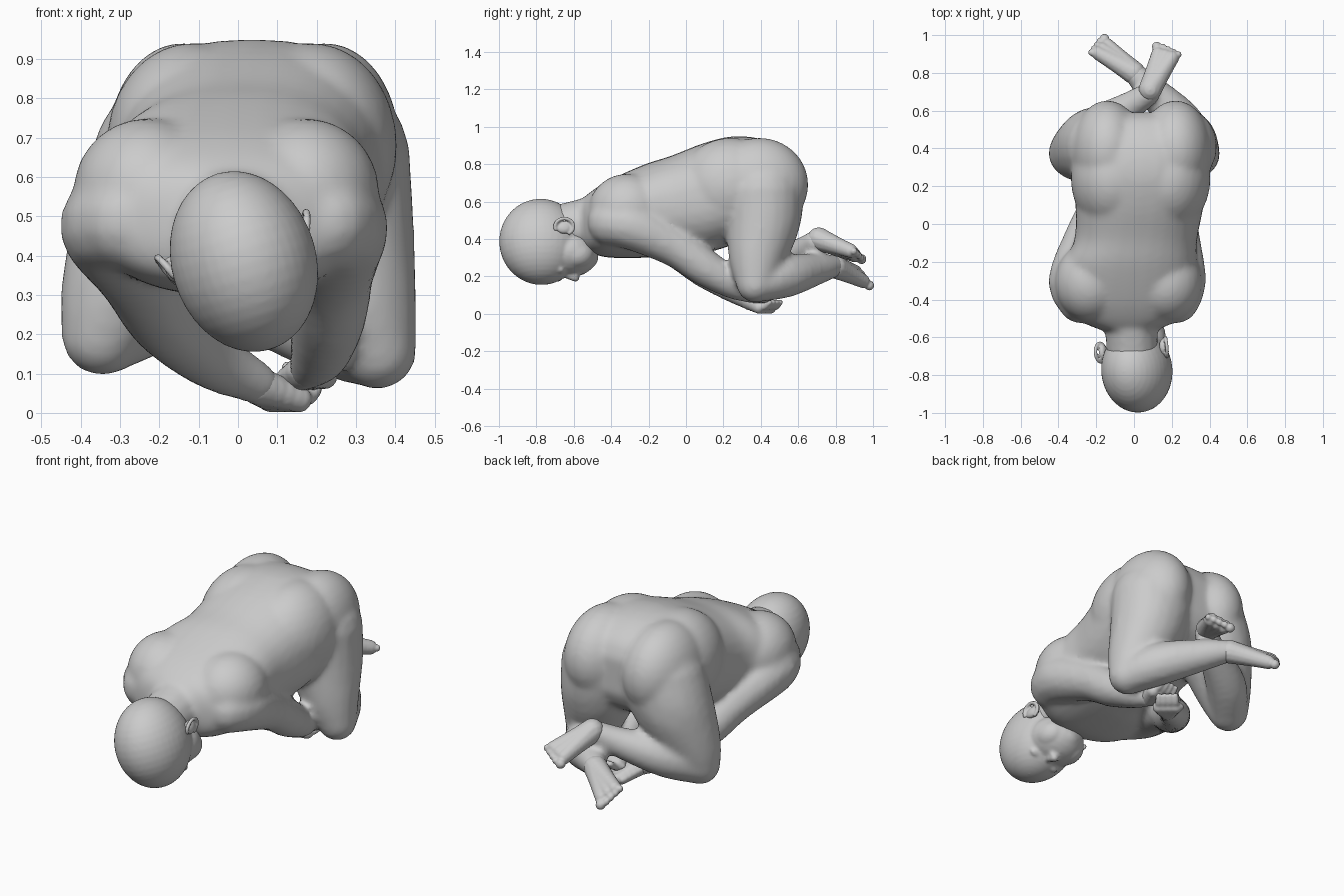
import bpy, math
from mathutils import Vector

if "Cube" in bpy.data.objects:
    bpy.data.objects.remove(bpy.data.objects["Cube"])


class Shape:
    """Plain vertex and face lists, quick to append to."""
    def __init__(self):
        self.v, self.f = [], []


def ball(sh, c, r, seg=16):
    """Ellipsoid appended to a shape."""
    rx, ry, rz = (r, r, r) if isinstance(r, (int, float)) else r
    n, base = seg // 2, len(sh.v)
    for j in range(1, n):
        p = math.pi * j / n
        for i in range(seg):
            a = 2 * math.pi * i / seg
            sh.v.append((c[0] + rx * math.sin(p) * math.cos(a),
                         c[1] + ry * math.sin(p) * math.sin(a), c[2] + rz * math.cos(p)))
    top = len(sh.v)
    sh.v += [(c[0], c[1], c[2] + rz), (c[0], c[1], c[2] - rz)]
    last = base + (n - 2) * seg
    for i in range(seg):
        k = (i + 1) % seg
        sh.f.append((top, base + i, base + k))
        sh.f.append((top + 1, last + k, last + i))
        for j in range(n - 2):
            q = base + j * seg
            sh.f.append((q + i, q + seg + i, q + seg + k, q + k))


def spline(pts, t):
    """Catmull-Rom sample through tuples of any length, t in 0..len-1."""
    i = min(int(t), len(pts) - 2)
    f = t - i
    a, b, c, d = (pts[max(0, min(len(pts) - 1, k))] for k in (i - 1, i, i + 1, i + 2))
    return [0.5 * (2*q + (s - p)*f + (2*p - 5*q + 4*s - u)*f*f + (3*q - p - 3*s + u)*f**3)
            for p, q, s, u in zip(a, b, c, d)]


def limb(sh, pts, steps=6, seg=14):
    """Swept limb through (x, y, z, radius) points."""
    for k in range((len(pts) - 1) * steps + 1):
        x, y, z, r = spline(pts, k / steps)
        ball(sh, (x, y, z), r, seg)


def loft(sh, secs, sides=32, steps=4):
    """Trunk lofted along y from (y, x centre, z centre, half width, half height)."""
    base, n = len(sh.v), (len(secs) - 1) * steps
    for k in range(n + 1):
        y, x, z, w, h = spline(secs, k / steps)
        for s in range(sides):
            c, d = math.cos(2 * math.pi * s / sides), math.sin(2 * math.pi * s / sides)
            sh.v.append((x + w * math.copysign(abs(c)**0.85, c), y,
                         z + h * math.copysign(abs(d)**0.85, d)))
    for k in range(n):
        q = base + k * sides
        for s in range(sides):
            t = (s + 1) % sides
            sh.f.append((q + s, q + sides + s, q + sides + t, q + t))
    sh.f.append(tuple(range(base, base + sides)))
    sh.f.append(tuple(reversed(range(base + n * sides, base + (n + 1) * sides))))


def finish(sh, name, voxel, smooth):
    me = bpy.data.meshes.new(name)
    me.from_pydata(sh.v, [], sh.f)
    ob = bpy.data.objects.new(name, me)
    bpy.context.collection.objects.link(ob)
    m = ob.modifiers.new("fuse", 'REMESH')
    m.mode, m.voxel_size, m.use_smooth_shade = 'VOXEL', voxel, True
    m = ob.modifiers.new("soften", 'SMOOTH')
    m.factor, m.iterations = 0.5, smooth
    return ob


# Body: trunk, hips, thighs, shins, arms and neck fused into one skin
sh = Shape()
loft(sh, [(-0.56, -0.03, 0.48, 0.15, 0.13), (-0.50, -0.03, 0.49, 0.28, 0.17),
          (-0.40, -0.03, 0.51, 0.34, 0.21), (-0.22, -0.02, 0.55, 0.35, 0.25),
          (-0.08, 0.01, 0.58, 0.325, 0.265), (0.10, 0.03, 0.62, 0.34, 0.295),
          (0.26, 0.035, 0.66, 0.36, 0.29), (0.42, 0.04, 0.67, 0.355, 0.26),
          (0.54, 0.04, 0.67, 0.28, 0.19), (0.59, 0.04, 0.67, 0.18, 0.10)])
limb(sh, [(-0.02, -0.42, 0.50, 0.15), (-0.01, -0.66, 0.45, 0.14)])
for s in (-1, 1):
    ball(sh, (0.04 + s * 0.18, 0.39, 0.69), (0.19, 0.265, 0.252), 32)   # hip
    ball(sh, (0.035 + s * 0.15, 0.24, 0.68), (0.22, 0.28, 0.262), 32)   # flank
    ball(sh, (-0.03 + s * 0.20, -0.31, 0.56), (0.19, 0.21, 0.19), 28)   # shoulder
limb(sh, [(-0.15, 0.41, 0.64, 0.22), (-0.21, 0.41, 0.51, 0.205),
          (-0.30, 0.38, 0.32, 0.15), (-0.345, 0.37, 0.20, 0.105)], seg=22)
limb(sh, [(0.22, 0.41, 0.64, 0.22), (0.245, 0.41, 0.50, 0.203),
          (0.305, 0.38, 0.30, 0.15), (0.355, 0.37, 0.16, 0.10)], seg=22)
limb(sh, [(-0.345, 0.37, 0.20, 0.105), (-0.22, 0.50, 0.26, 0.11),
          (-0.03, 0.62, 0.33, 0.08), (0.08, 0.69, 0.385, 0.062)])
limb(sh, [(0.355, 0.37, 0.16, 0.10), (0.26, 0.53, 0.20, 0.115),
          (0.10, 0.70, 0.24, 0.085), (0.01, 0.79, 0.255, 0.06)])
limb(sh, [(-0.28, -0.40, 0.49, 0.13), (-0.325, -0.29, 0.47, 0.13),
          (-0.255, -0.06, 0.36, 0.11), (-0.18, 0.10, 0.24, 0.10),
          (-0.07, 0.25, 0.14, 0.08), (0.05, 0.34, 0.075, 0.055)])
limb(sh, [(0.22, -0.40, 0.49, 0.13), (0.255, -0.29, 0.47, 0.13),
          (0.24, -0.06, 0.36, 0.11), (0.23, 0.10, 0.25, 0.10),
          (0.21, 0.25, 0.16, 0.08), (0.18, 0.34, 0.11, 0.052)])
finish(sh, "body", 0.016, 8)

# Feet: sole from heel to ball, with five toes
for name, heel, tip, side in (("foot_upper", (0.085, 0.71, 0.40), (0.165, 0.89, 0.325), (0.93, -0.25, 0.3)),
                              ("foot_lower", (0.0, 0.80, 0.25), (-0.165, 0.925, 0.20), (-0.6, -0.5, 0.6))):
    heel, tip, side = Vector(heel), Vector(tip), Vector(side).normalized()
    ahead = (tip - heel).normalized()
    sh = Shape()
    for o in (-0.04, 0, 0.04):
        b = tip + side * o
        limb(sh, [(*heel, 0.063), (*heel.lerp(b, 0.5), 0.049), (*b, 0.038)])
    for k in range(5):
        c = tip + side * (k - 2) * 0.032 + ahead * (0.045 - 0.006 * abs(k - 1))
        ball(sh, c, 0.027 if k == 0 else 0.019, 12)
    finish(sh, name, 0.007, 2)

# Hands: palm with curled fingers and a thumb
for name, wrist, tip, side in (("hand_left", (0.05, 0.34, 0.07), (0.12, 0.42, 0.035), (0.75, -0.65, 0)),
                               ("hand_right", (0.18, 0.34, 0.11), (0.175, 0.42, 0.09), (1, 0.05, 0.1))):
    wrist, tip, side = Vector(wrist), Vector(tip), Vector(side).normalized()
    ahead = (tip - wrist).normalized()
    sh = Shape()
    for k in range(4):
        root = tip + side * (k - 1.5) * 0.03
        mid = root + ahead * 0.045 + Vector((0, 0, 0.02))
        end = mid + ahead * 0.03 + Vector((0, 0, 0.03))
        limb(sh, [(*wrist, 0.05), (*root, 0.035)], 5)
        limb(sh, [(*root, 0.024), (*mid, 0.02), (*end, 0.016)], 5, 10)
    limb(sh, [(*(wrist - side * 0.03), 0.028), (*(tip - side * 0.07), 0.019)], 5, 10)
    finish(sh, name, 0.008, 2)


def on_head(ob):
    """Crown to the front, face turned down and rolled towards +x."""
    ob.location = (0.015, -0.775, 0.385)
    ob.rotation_euler = (0, math.radians(-17), math.radians(5))


# Head with soft face features
sh = Shape()
ball(sh, (0, 0, 0), (0.184, 0.224, 0.234), 40)               # cranium
ball(sh, (0, 0.15, -0.07), (0.15, 0.155, 0.12), 32)          # face
ball(sh, (0, 0.245, -0.09), (0.075, 0.06, 0.055), 20)        # chin
for s in (-1, 1):
    ball(sh, (s * 0.07, 0.18, -0.09), (0.075, 0.095, 0.078), 24)     # cheek
    ball(sh, (s * 0.015, 0.18, -0.19), 0.017)                    # nostril
    ball(sh, (s * 0.066, 0.095, -0.182), (0.036, 0.02, 0.018))   # eyelid
limb(sh, [(0, 0.10, -0.17, 0.022), (0, 0.18, -0.2, 0.023)])      # nose
ball(sh, (0, 0.216, -0.158), (0.045, 0.014, 0.022))          # lips
ball(sh, (0, 0.238, -0.145), (0.038, 0.014, 0.022))
on_head(finish(sh, "head", 0.009, 5))

# Ears: flattened shell with a raised rim
for s in (-1, 1):
    sh = Shape()
    ball(sh, (s * 0.168, 0.11, 0.03), (0.022, 0.045, 0.036))
    rim = []
    for k in range(9):
        a = math.radians(-20 + k * 32)
        rim.append((s * (0.182 + 0.016 * math.sin(a)), 0.11 - 0.05 * math.cos(a),
                    0.03 + 0.04 * math.sin(a), 0.0105))
    limb(sh, rim, 4, 10)
    on_head(finish(sh, "ear_right" if s > 0 else "ear_left", 0.006, 2))
